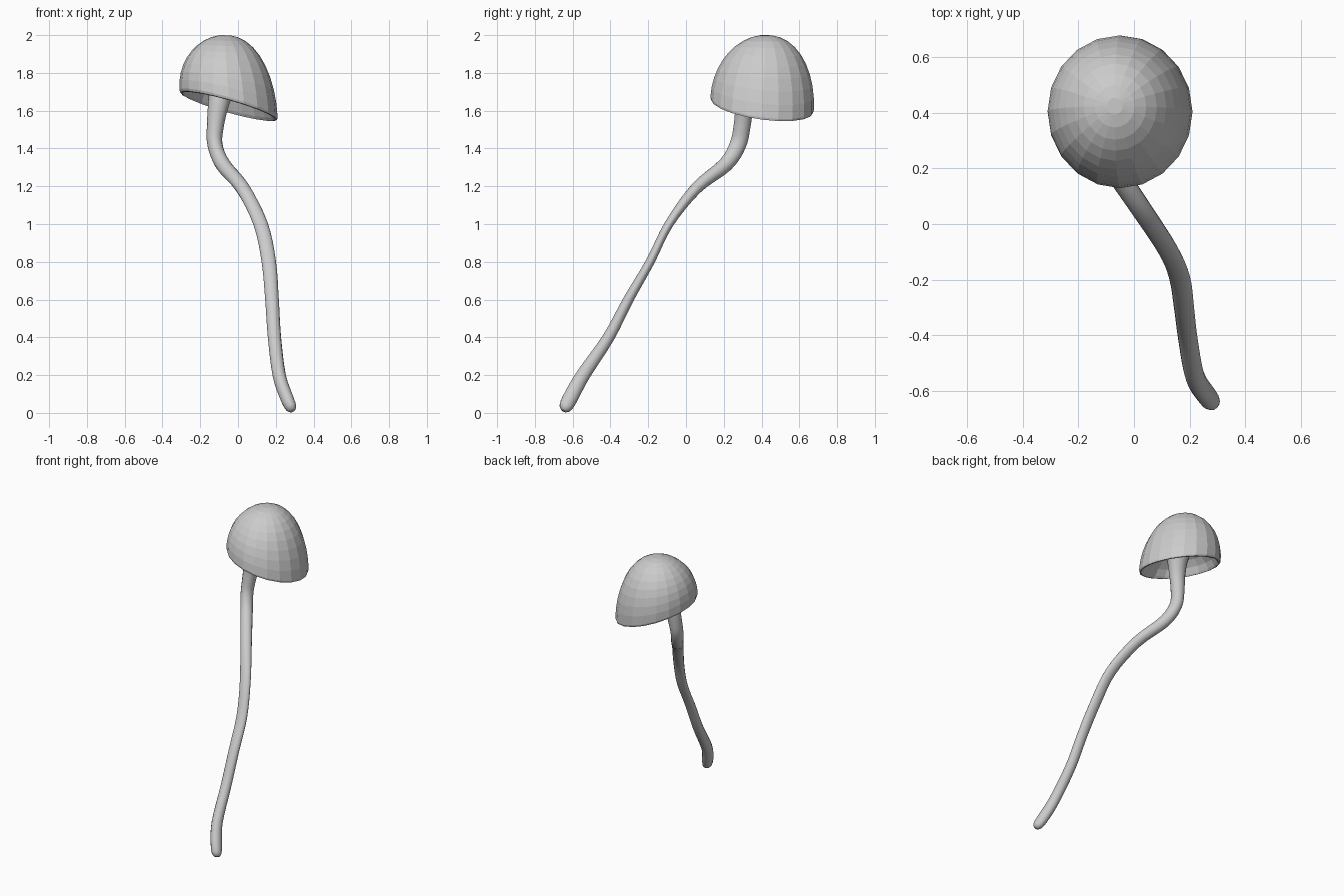
import bpy, bmesh
from math import sin, cos, pi
from mathutils import Vector

if "Cube" in bpy.data.objects:
    bpy.data.objects.remove(bpy.data.objects["Cube"])


def skin(name, rings, cap_start, cap_end, smooth):
    """Skin a list of point rings; optional n-gon ends."""
    bm = bmesh.new()
    loops = [[bm.verts.new(p) for p in ring] for ring in rings]
    n = len(loops[0])
    for a, b in zip(loops, loops[1:]):
        for i in range(n):
            j = (i + 1) % n
            bm.faces.new((a[i], a[j], b[j], b[i]))
    if cap_start:
        bm.faces.new(loops[0][::-1])
    if cap_end:
        bm.faces.new(loops[-1])
    bmesh.ops.recalc_face_normals(bm, faces=bm.faces)
    for f in bm.faces:
        f.smooth = smooth
    me = bpy.data.meshes.new(name)
    bm.to_mesh(me)
    bm.free()
    ob = bpy.data.objects.new(name, me)
    bpy.context.collection.objects.link(ob)
    return ob


def catmull(p0, p1, p2, p3, t):
    return [0.5 * (2 * b + (c - a) * t + (2 * a - 5 * b + 4 * c - d) * t * t
                   + (3 * b - a - 3 * c + d) * t ** 3)
            for a, b, c, d in zip(p0, p1, p2, p3)]


# Stem: bent tube, slightly flattened midway (x, y, z, half width, half depth)
path = [
    (0.288, -0.648, 0.012, 0.016, 0.016),
    (0.280, -0.638, 0.030, 0.030, 0.034),
    (0.258, -0.612, 0.080, 0.035, 0.041),
    (0.218, -0.545, 0.20, 0.035, 0.038),
    (0.193, -0.410, 0.40, 0.035, 0.032),
    (0.180, -0.305, 0.60, 0.036, 0.028),
    (0.163, -0.190, 0.80, 0.038, 0.024),
    (0.120, -0.090, 1.00, 0.038, 0.024),
    (0.025, 0.055, 1.19, 0.038, 0.032),
    (-0.080, 0.210, 1.315, 0.040, 0.040),
    (-0.122, 0.275, 1.42, 0.040, 0.045),
    (-0.120, 0.297, 1.52, 0.045, 0.046),
    (-0.106, 0.310, 1.62, 0.054, 0.050),
    (-0.090, 0.330, 1.71, 0.068, 0.064),
    (-0.080, 0.345, 1.79, 0.095, 0.090),
]
samples = []
for i in range(len(path) - 1):
    q = [path[max(0, min(len(path) - 1, i + k))] for k in (-1, 0, 1, 2)]
    samples += [catmull(*q, t / 4) for t in range(4)]
samples.append(list(path[-1]))
rings = []
for i, s in enumerate(samples):
    a, b = samples[max(i - 1, 0)], samples[min(i + 1, len(samples) - 1)]
    tan = (Vector(b[:3]) - Vector(a[:3])).normalized()
    side = Vector((1, 0, 0))
    side = (side - tan * side.dot(tan)).normalized()
    up = tan.cross(side)
    rings.append([Vector(s[:3]) + side * s[3] * cos(2 * pi * k / 14)
                  + up * s[4] * sin(2 * pi * k / 14) for k in range(14)])
skin("stem", rings, True, True, True)

# Cap: tilted hollow dome, outer profile then rolled rim then underside
profile = []
for k in range(10):
    a = pi / 2 * (1 - (k + 0.6) / 9.6)
    profile.append((cos(a) ** 0.95, sin(a)))
profile += [(0.985, -0.035), (0.95, -0.04), (0.91, 0.0), (0.82, 0.13),
            (0.66, 0.27), (0.45, 0.38), (0.22, 0.43), (0.05, 0.44)]
SEG = 20
rings = []
for r, h in profile:
    w = 1 - max(h, 0)          # tilt is strongest at the rim
    ring = []
    for k in range(SEG):
        t = 2 * pi * k / SEG
        dx, dy = 0.26 * r * cos(t), 0.274 * r * sin(t)
        ring.append((-0.05 - 0.02 * h + dx, 0.403 + 0.02 * h + dy,
                     1.637 + 0.364 * h - w * (0.28 * dx + 0.13 * dy)))
    rings.append(ring)
skin("mushroom_cap", rings, True, True, False)
